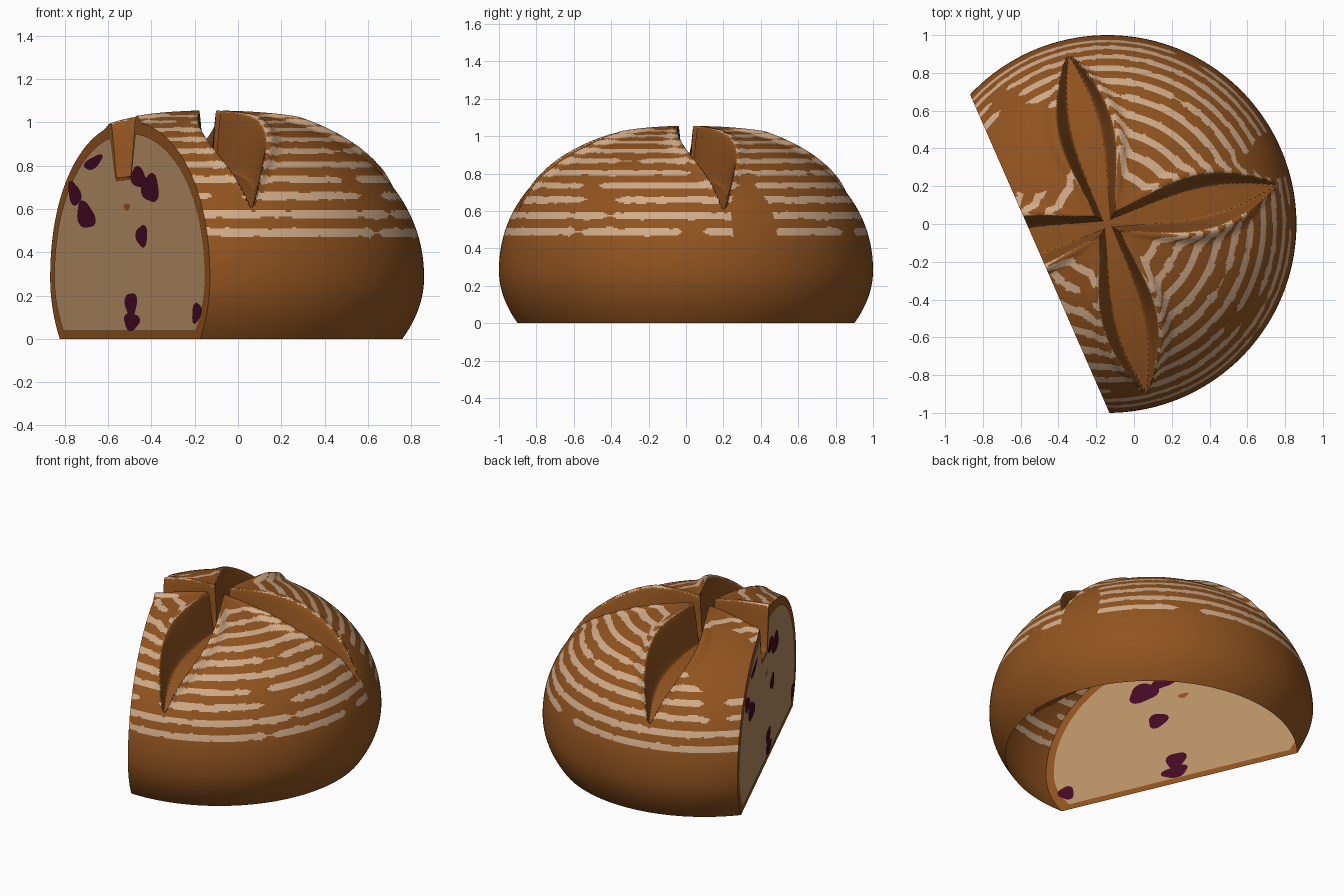
import bpy, bmesh, math
from mathutils import Vector, noise

cube = bpy.data.objects.get("Cube")
if cube:
    bpy.data.objects.remove(cube)


def material(name, rgb):
    m = bpy.data.materials.new(name)
    m.use_nodes = True
    m.diffuse_color = (*rgb, 1)
    m.node_tree.nodes["Principled BSDF"].inputs["Base Color"].default_value = (*rgb, 1)
    return m


CRUST = material("baked crust", (0.285, 0.088, 0.014))
FLOUR = material("flour stripe", (0.64, 0.41, 0.25))
CRUMB = material("bread crumb", (0.49, 0.29, 0.135))
BERRY = material("dark berry", (0.06, 0.003, 0.018))

CENTRE = Vector((-0.14, 0, 0))
CUT_POINT = Vector((-0.87, 0.69, 0))
CUT_NORMAL = Vector((-1.69, -0.74, 0)).normalized()
SEGMENTS, RINGS = 600, 150
EQUATOR, DOME, POWER = 0.28, 0.775, 2 / 2.1
SLASH_END = 0.93
ALONG = Vector((0.974, 0.225))
ACROSS = Vector((-0.225, 0.974))
# Each slash: its direction and the side with the raised ear
SLASHES = ((ACROSS, ALONG), (ALONG, -ACROSS))
ROWS = (0.49, 0.575, 0.66, 0.738, 0.805, 0.868, 0.922, 0.967, 1.002, 1.03)
# Places without flour: middle and radius
BARE = ((Vector((-0.55, 0.4)), 0.24), (Vector((0.75, 0.37)), 0.13))


def slash_position(x, y, along, side, margin):
    """Signed distance from the slash middle, in half widths."""
    p = Vector((x, y))
    t = min(abs(p.dot(along)) / SLASH_END, 1)
    width = 0.045 * (1 - t) + 0.13 * math.sin(math.pi * t ** 1.25) + margin
    return p.dot(side) / max(width, 0.01)


def scored_height(x, y, z, margin):
    """Lower the dome in the slashes and raise their lips."""
    r = math.hypot(x, y)
    depth = max(0, z - (0.78 - 0.17 * (r / 0.9) ** 2 - margin))
    cut, lip = 0, 0
    for along, side in SLASHES:
        v = slash_position(x, y, along, side, margin)
        k = min(max((1 - abs(v)) / 0.5, 0), 1)
        cut = max(cut, k * k * (3 - 2 * k))
        size = 0.035 if v > 0 else 0.015
        lip += size * math.exp(-((abs(v) - 1.1) / 0.25) ** 2)
    if not margin:
        z += lip * (1 - cut) * min(1, depth / 0.1) * min(1, (r / 0.42) ** 2)
    return z - cut * depth


def loaf_mesh(shrink=0, floor=0, margin=0):
    """Turned dome with two crossing slashes, sliced on one side, open below."""
    bm = bmesh.new()
    rings = []
    profile = []
    for i in range(1, RINGS + 1):
        a = math.pi / 2 * i / RINGS
        profile.append((math.sin(a) ** POWER, EQUATOR + (DOME - shrink) * max(math.cos(a), 0) ** POWER))
    for i in range(1, 13):
        profile.append((1 - 0.1 * (i / 12) ** 2, EQUATOR + (floor - EQUATOR) * i / 12))
    for n, (r, z) in enumerate(profile):
        ring = []
        for s in range(SEGMENTS):
            a = math.tau * s / SEGMENTS
            x, y = (r * (1 - shrink) * f(a) for f in (math.cos, math.sin))
            h = scored_height(x, y, z, margin) if n < RINGS else z
            ring.append(bm.verts.new(CENTRE + Vector((x, y, h))))
        rings.append(ring)
    pole = bm.verts.new(CENTRE + Vector((0, 0, rings[0][0].co.z)))
    for s in range(SEGMENTS):
        e = (s + 1) % SEGMENTS
        bm.faces.new((pole, rings[0][s], rings[0][e]))
        for upper, lower in zip(rings, rings[1:]):
            bm.faces.new((upper[s], lower[s], lower[e], upper[e]))
    bm.faces.new(rings[-1][::-1])
    cut = bmesh.ops.bisect_plane(bm, geom=bm.verts[:] + bm.edges[:] + bm.faces[:], dist=1e-5,
                                 plane_co=CUT_POINT, plane_no=CUT_NORMAL, clear_outer=True)
    edges = [g for g in cut["geom_cut"] if isinstance(g, bmesh.types.BMEdge)]
    caps = bmesh.ops.edgeloop_fill(bm, edges=edges)["faces"]
    for face in caps:
        face.normal_update()
        if face.normal.dot(CUT_NORMAL) < 0:
            face.normal_flip()
    base = [f for f in bm.faces if len(f.verts) > 50 and f not in caps]
    bmesh.ops.delete(bm, geom=base, context="FACES_ONLY")
    bm.normal_update()
    return bm, caps


def both_sides(bm, lift):
    """Turn a sheet on the slice into a thin pair, seen from outside and inside."""
    copy = bmesh.ops.duplicate(bm, geom=bm.verts[:] + bm.edges[:] + bm.faces[:])["geom"]
    inner = [g for g in copy if isinstance(g, bmesh.types.BMVert)]
    bmesh.ops.reverse_faces(bm, faces=[g for g in copy if isinstance(g, bmesh.types.BMFace)])
    bmesh.ops.translate(bm, verts=bm.verts[:], vec=CUT_NORMAL * lift)
    bmesh.ops.translate(bm, verts=inner, vec=CUT_NORMAL * -2 * lift)


def add_object(name, bm, *materials):
    mesh = bpy.data.meshes.new(name)
    bm.to_mesh(mesh)
    bm.free()
    for m in materials:
        mesh.materials.append(m)
    ob = bpy.data.objects.new(name, mesh)
    bpy.context.collection.objects.link(ob)
    return ob


def is_floured(p, normal):
    """Broken level rows of flour on the crust outside the slashes."""
    if p.z < 0.45 or any((p.xy - c).length < r for c, r in BARE):
        return False
    q = p - CENTRE
    if q.xy.length < SLASH_END:
        if any(abs(slash_position(q.x, q.y, a, b, 0)) < 0.97 for a, b in SLASHES):
            return False
    row = min(ROWS, key=lambda z: abs(z - p.z))
    patch = noise.noise(Vector((p.x * 6, p.y * 6, row * 40)))
    thick = 0.021 + 0.009 * noise.noise(p * 17) + 0.1 * min(0, patch + 0.33)
    return abs(p.z - row) < thick * normal.xy.length


# Crust with flour rows
bm, caps = loaf_mesh()
for face in bm.faces:
    if face not in caps and is_floured(face.calc_center_median(), face.normal):
        face.material_index = 1
crust = add_object("crust", bm, CRUST, FLOUR)
bpy.context.view_layer.objects.active = crust
crust.select_set(True)
bpy.ops.object.shade_smooth_by_angle(angle=math.radians(40))

# Crumb sheets on the slice
bm, caps = loaf_mesh(0.05, 0.035, 0.012)
bmesh.ops.delete(bm, geom=[f for f in bm.faces if f not in caps], context="FACES")
both_sides(bm, 0.003)
add_object("crumb", bm, CRUMB)


# Flat spots on the slice: x, z, half width, half height, tilt
def spots(name, mat, blobs):
    bm = bmesh.new()
    for i, (x, z, w, h, tilt) in enumerate(blobs):
        ring = []
        for s in range(24):
            a = math.tau * s / 24
            k = 1 + 0.12 * math.sin(3 * a + i)
            px = x + k * w * math.cos(a)
            pz = z + k * h * math.sin(a) + tilt * (px - x)
            py = CUT_POINT.y - (px - CUT_POINT.x) * CUT_NORMAL.x / CUT_NORMAL.y
            ring.append(bm.verts.new(Vector((px, py, pz)) + CUT_NORMAL * i * 0.0001))
        bm.faces.new(ring)
    both_sides(bm, 0.0045)
    add_object(name, bm, mat)


spots("berries", BERRY, (
    (-0.665, 0.815, 0.042, 0.028, 0.5), (-0.752, 0.67, 0.03, 0.052, -0.6),
    (-0.70, 0.57, 0.042, 0.06, -0.4), (-0.455, 0.745, 0.036, 0.048, -0.3),
    (-0.40, 0.695, 0.04, 0.065, 0), (-0.44, 0.475, 0.027, 0.05, 0),
    (-0.49, 0.16, 0.028, 0.055, 0), (-0.487, 0.08, 0.036, 0.04, 0),
    (-0.187, 0.12, 0.022, 0.046, 0.5)))
spots("brown_flecks", CRUST, ((-0.51, 0.61, 0.014, 0.016, 0),))
